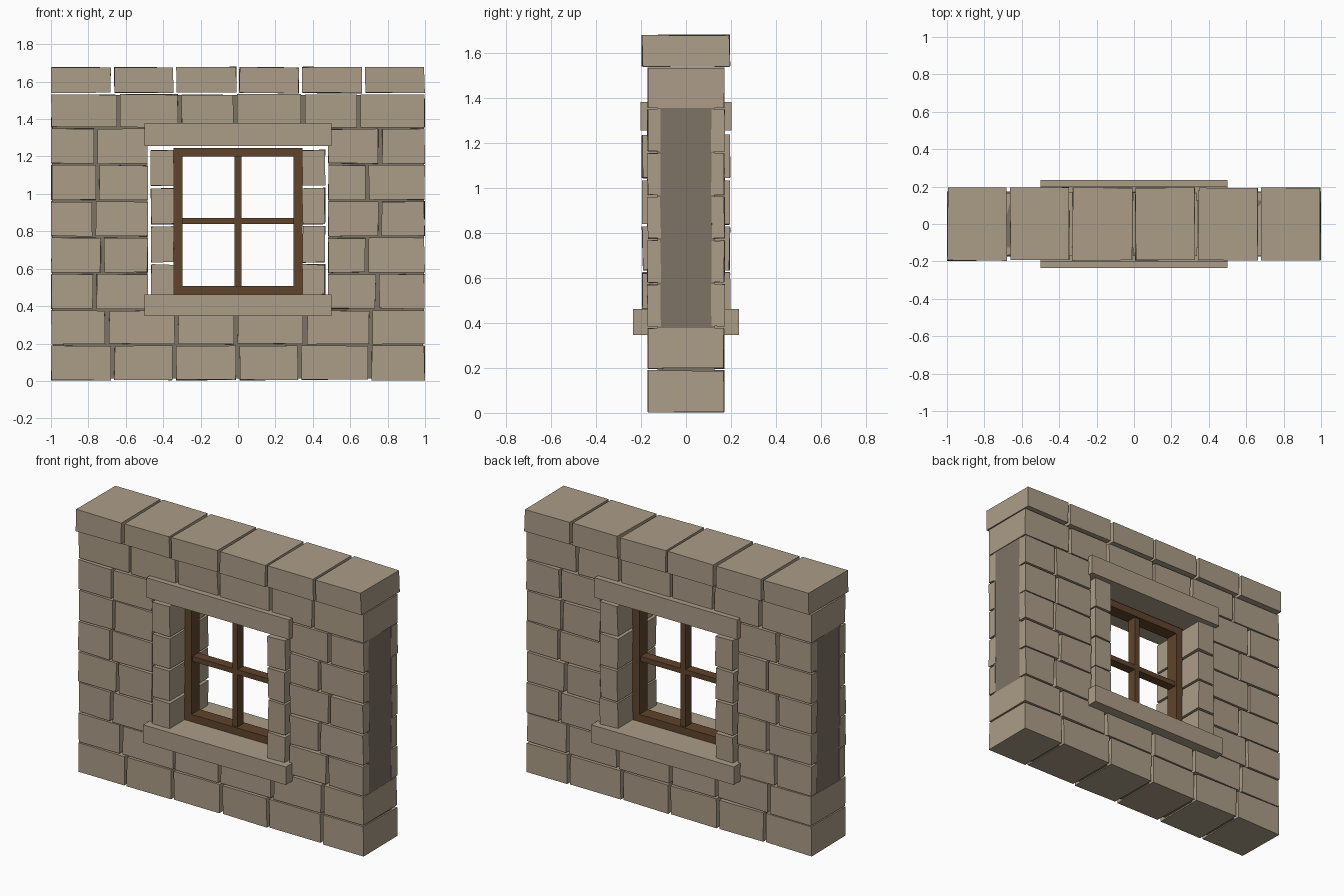
import bpy
import bmesh
import random
from mathutils import Vector

random.seed(7)
if "Cube" in bpy.data.objects:
    bpy.data.objects.remove(bpy.data.objects["Cube"], do_unlink=True)


def make_material(name, rgb):
    mat = bpy.data.materials.new(name)
    mat.use_nodes = True
    mat.diffuse_color = (*rgb, 1)
    mat.node_tree.nodes["Principled BSDF"].inputs["Base Color"].default_value = (*rgb, 1)
    return mat


STONE = make_material("warm stone", (0.41, 0.335, 0.245))
MORTAR = make_material("dark mortar", (0.205, 0.174, 0.13))
WOOD = make_material("brown wood", (0.117, 0.058, 0.025))


def build(name, boxes, mat, jitter=0.0):
    """One object made of boxes ((x0, x1), (y0, y1), (z0, z1)), corners nudged inward."""
    bm = bmesh.new()
    for spans in boxes:
        lo, hi = (Vector(s[i] for s in spans) for i in (0, 1))
        for v in bmesh.ops.create_cube(bm, size=1)["verts"]:
            for a in range(3):
                side = 1 if v.co[a] > 0 else -1
                v.co[a] = (hi if side > 0 else lo)[a] - side * random.uniform(0, jitter)
    mesh = bpy.data.meshes.new(name)
    bm.to_mesh(mesh)
    bm.free()
    mesh.materials.append(mat)
    obj = bpy.data.objects.new(name, mesh)
    bpy.context.collection.objects.link(obj)
    return obj


def course(x0, x1, joints, y, z, gap):
    """Blocks of one course, split at the joints."""
    edges = [x0 - gap / 2, *joints, x1 + gap / 2]
    return [((a + gap / 2, b - gap / 2), y, z) for a, b in zip(edges, edges[1:])]


def level(z0, z1):
    return (z0 + 0.002, z1 - 0.002)


# Full-depth courses below and above the window, and the coping
THROUGH = (-0.172, 0.172)
full_courses = {
    "bottom_course": (THROUGH, (0.0, 0.193), (-0.67, -0.34, 0.0, 0.33, 0.705), 0.014),
    "second_course": (THROUGH, (0.193, 0.381), (-0.70, -0.33, -0.01, 0.36, 0.71), 0.014),
    "upper_course": (THROUGH, (1.352, 1.537), (-0.64, -0.31, -0.015, 0.345, 0.645), 0.014),
    "coping": ((-0.197, 0.197), (1.535, 1.682), (-0.67, -0.338, 0.0, 0.335, 0.67), 0.012),
}
for name, (depth, z, joints, gap) in full_courses.items():
    build(name, course(-1, 1, joints, depth, level(*z), gap), STONE, 0.006)

# Facing bricks beside the window, repeated on the back by a half turn
left_joints = (-0.765, -0.725, -0.77, -0.75, -0.76)
right_joints = (0.745, 0.69, 0.76, 0.69, 0.76)
step = (1.352 - 0.381) / 5
facing = (-0.174, -0.11)
bricks = []
for i, (left, right) in enumerate(zip(left_joints, right_joints)):
    z = level(0.381 + i * step, 0.381 + (i + 1) * step)
    bricks += course(-1, -0.48, [left], facing, z, 0.014)
    bricks += course(0.48, 1, [right], facing, z, 0.014)
build("front_bricks", bricks, STONE, 0.006)
back = [((-x[1], -x[0]), (-y[1], -y[0]), z) for x, y, z in bricks]
build("back_bricks", back, STONE, 0.006)

# Mortar core with the window opening left free
core = (-0.126, 0.126)
build("mortar_core", [
    ((-0.988, 0.988), core, (0.012, 0.385)),
    ((-0.988, 0.988), core, (1.348, 1.53)),
    ((-0.994, -0.485), core, (0.37, 1.355)),
    ((0.485, 0.994), core, (0.37, 1.355)),
], MORTAR)

# Jamb stones on both sides of the opening
jamb_levels = (0.455, 0.628, 0.832, 1.037, 1.24)
for name, x in (("right_jamb", (-0.468, -0.341)), ("left_jamb", (0.341, 0.468))):
    stones = [(x, (-0.197, 0.197), (a + 0.003, b - 0.003))
              for a, b in zip(jamb_levels, jamb_levels[1:])]
    build(name, stones, STONE, 0.006)

# Sill and lintel
build("sill", [((-0.5, 0.5), (-0.235, 0.235), (0.347, 0.461))], STONE)
build("lintel", [((-0.5, 0.5), (-0.203, 0.203), (1.255, 1.38))], STONE)

# Wooden window frame and glazing bars
rim = (-0.042, 0.042)
bar = (-0.03, 0.03)
build("window_frame", [
    ((-0.345, -0.298), rim, (0.461, 1.246)),
    ((0.298, 0.345), rim, (0.461, 1.246)),
    ((-0.298, 0.298), rim, (0.461, 0.507)),
    ((-0.298, 0.298), rim, (1.2, 1.246)),
], WOOD)
build("window_bars", [
    ((-0.018, 0.018), bar, (0.507, 1.2)),
    ((-0.298, -0.018), bar, (0.838, 0.87)),
    ((0.018, 0.298), bar, (0.838, 0.87)),
], WOOD)
